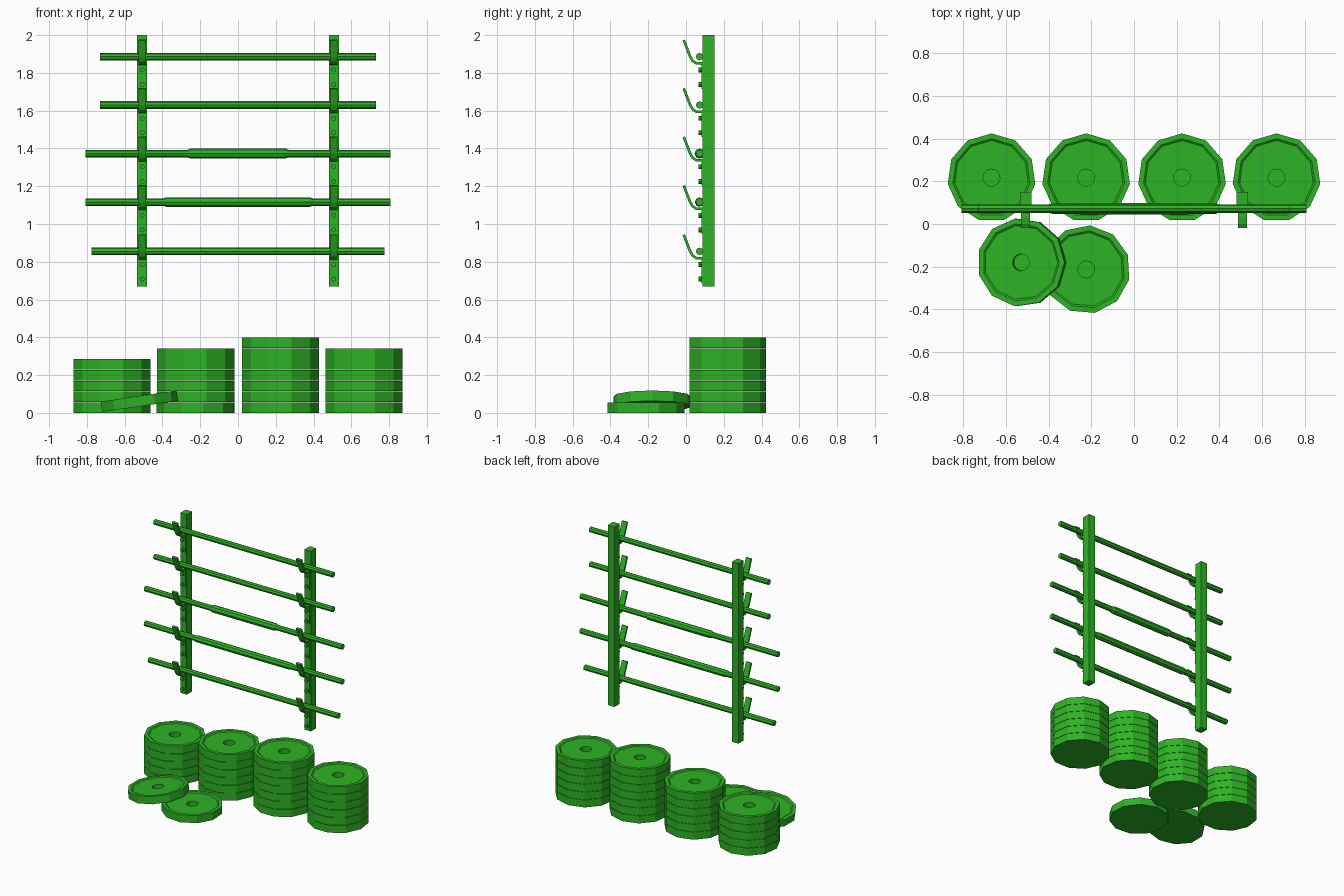
import bpy, bmesh, math
from mathutils import Vector, Matrix

cube = bpy.data.objects.get("Cube")
if cube:
    bpy.data.objects.remove(cube, do_unlink=True)

green = bpy.data.materials.new("green paint")
green.use_nodes = True
colour = (0.027, 0.45, 0.018, 1)
green.diffuse_color = colour
green.node_tree.nodes["Principled BSDF"].inputs["Base Color"].default_value = colour


def finish(bm, name, matrix=Matrix()):
    bmesh.ops.recalc_face_normals(bm, faces=bm.faces)
    mesh = bpy.data.meshes.new(name)
    bm.to_mesh(mesh)
    bm.free()
    mesh.materials.append(green)
    obj = bpy.data.objects.new(name, mesh)
    obj.matrix_world = matrix
    bpy.context.collection.objects.link(obj)
    return obj


def lathe(name, profile, sides, matrix):
    """Closed solid from (radius, height) rings around z."""
    bm = bmesh.new()
    rings = []
    for r, z in profile:
        angles = [math.tau * i / sides + math.pi / 2 for i in range(sides)]
        rings.append([bm.verts.new((r * math.cos(a), r * math.sin(a), z)) for a in angles])
    for a, b in zip(rings, rings[1:]):
        for i in range(sides):
            j = (i + 1) % sides
            bm.faces.new((a[i], a[j], b[j], b[i]))
    bm.faces.new(rings[0])
    bm.faces.new(rings[-1])
    return finish(bm, name, matrix)


def box(name, centre, size):
    bm = bmesh.new()
    bmesh.ops.create_cube(bm, size=1)
    return finish(bm, name, Matrix.Translation(centre) @ Matrix.Diagonal((*size, 1)))


def hook(name, x, z):
    """Bent strip that cradles a bar."""
    path = [Vector(p) for p in ((-.012, .088), (.022, .0), (.035, -.022), (.055, -.036), (.09, -.036))]
    left, right = [], []
    for i, p in enumerate(path):
        d = (path[min(i + 1, len(path) - 1)] - path[max(i - 1, 0)]).normalized()
        n = Vector((-d.y, d.x)) * .007
        left.append(p + n)
        right.append(p - n)
    bm = bmesh.new()
    face = bm.faces.new([bm.verts.new((-.021, p.x, p.y)) for p in left + right[::-1]])
    out = bmesh.ops.extrude_face_region(bm, geom=[face])
    verts = [v for v in out["geom"] if isinstance(v, bmesh.types.BMVert)]
    bmesh.ops.translate(bm, verts=verts, vec=(.042, 0, 0))
    finish(bm, name, Matrix.Translation((x, 0, z)))


# Weight plates: raised rim, dished face, blind centre hole
R, T, PITCH = .207, .055, .0573
PLATE = [(R, 0), (R, T), (.88 * R, T), (.84 * R, T - .006), (.04, T - .006), (.04, .012)]


def plate(name, matrix):
    lathe(name, PLATE, 11, matrix)


for s, (x, count) in enumerate(((-.667, 5), (-.224, 6), (.225, 7), (.667, 6))):
    for k in range(count):
        plate(f"stack_{s + 1}_plate_{k + 1}", Matrix.Translation((x, .217, k * PITCH)))

plate("loose_plate_flat", Matrix.Translation((-.224, -.213, 0)) @ Matrix.Rotation(math.radians(-5), 4, 'Z'))
plate("loose_plate_leaning", Matrix.Translation((-.522, -.18, .034))
      @ Matrix.Rotation(math.radians(-8.4), 4, 'Y') @ Matrix.Rotation(math.radians(8), 4, 'Z'))

# Bars: (height, half length, sleeve half length)
BARS = [(1.886, .73, 0), (1.63, .73, 0), (1.373, .807, .27), (1.116, .807, .4), (.855, .775, 0)]
along_x = Matrix.Rotation(math.pi / 2, 4, 'Y')
for b, (z, half, sleeve) in enumerate(BARS):
    place = Matrix.Translation((0, .072, z)) @ along_x
    lathe(f"bar_{b + 1}", [(.02, -half), (.02, half)], 8, place)
    if sleeve:
        fat = .027 if sleeve < .3 else .025
        lathe(f"bar_{b + 1}_sleeve", [(.019, -sleeve), (fat, -sleeve + .02),
              (fat, sleeve - .02), (.019, sleeve)], 8, place)

# Wall posts with hooks, mounting plates and bolts
forward = Matrix.Rotation(math.pi / 2, 4, 'X')
for side, x in (("right", -.507), ("left", .507)):
    box(f"{side}_post", (x, .119, 1.335), (.053, .062, 1.33))
    for b, (z, _, _) in enumerate(BARS):
        hook(f"{side}_hook_{b + 1}", x, z)
        box(f"{side}_hook_plate_{b + 1}", (x, .085, z - .1), (.042, .008, .14))
        for k, drop in enumerate((.07, .147)):
            lathe(f"{side}_bolt_{b + 1}_{k + 1}", [(.013, 0), (.013, .022)], 8,
                  Matrix.Translation((x, .087, z - drop)) @ forward)
